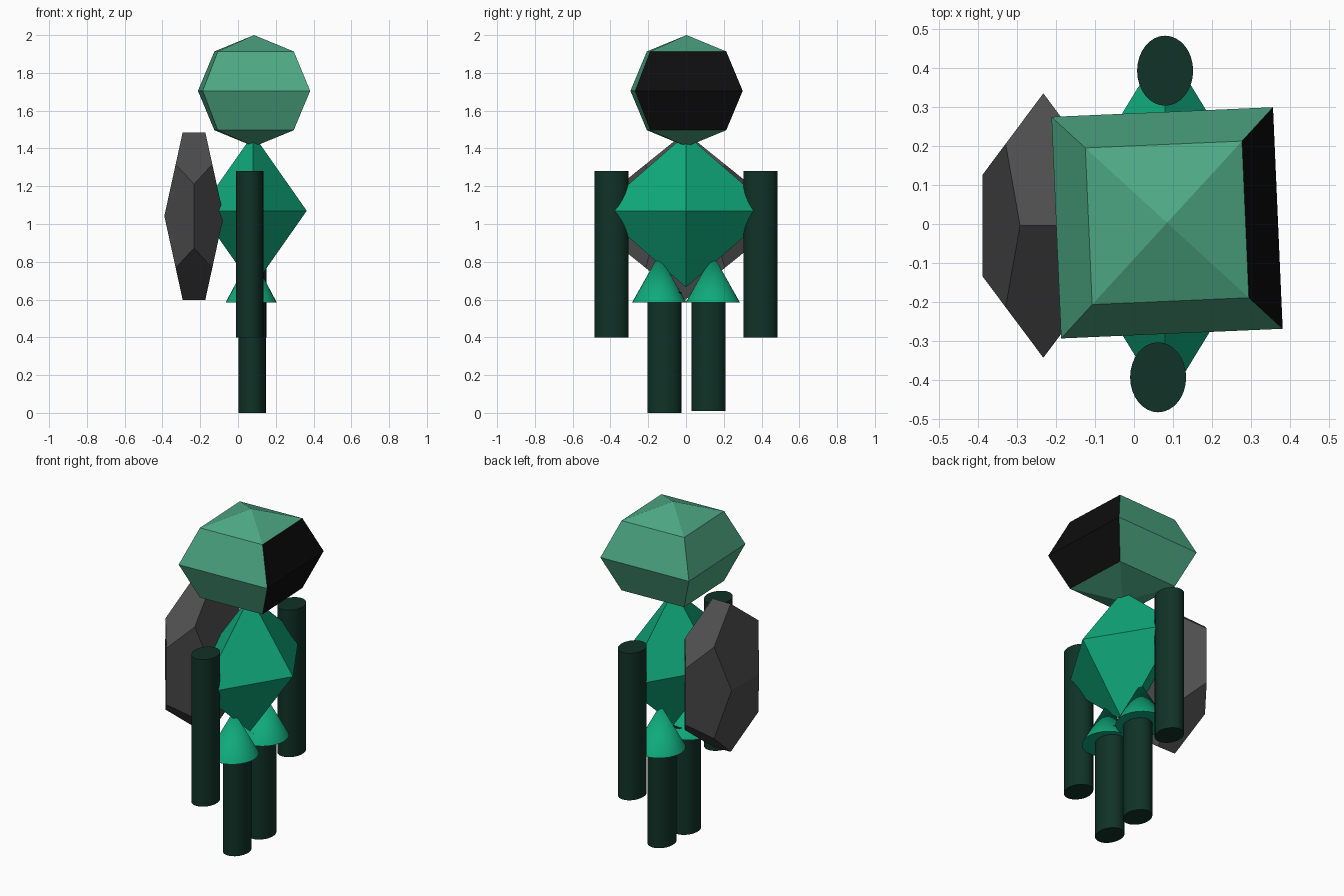
import bpy, bmesh, math
from mathutils import Matrix, Vector

cube = bpy.data.objects.get("Cube")
if cube:
    bpy.data.objects.remove(cube, do_unlink=True)


def material(name, r, g, b):
    m = bpy.data.materials.new(name)
    m.use_nodes = True
    m.diffuse_color = (r, g, b, 1)
    m.node_tree.nodes["Principled BSDF"].inputs["Base Color"].default_value = (r, g, b, 1)
    return m


pale_green = material("pale_green", 0.076, 0.392, 0.231)
bright_green = material("bright_green", 0.005, 0.402, 0.198)
dark_green = material("dark_green", 0.005, 0.032, 0.020)
charcoal = material("charcoal", 0.076, 0.076, 0.076)
black = material("black", 0.004, 0.004, 0.004)


def finish(name, bm, location, scale, mats, smooth=False, turn=0):
    """Scale, turn and place a unit mesh, then make it an object."""
    bmesh.ops.transform(bm, verts=bm.verts, matrix=Matrix.LocRotScale(
        Vector(location), Matrix.Rotation(math.radians(turn), 3, 'Z'), Vector(scale)))
    bmesh.ops.recalc_face_normals(bm, faces=bm.faces)
    bm.normal_update()
    mesh = bpy.data.meshes.new(name)
    bm.to_mesh(mesh)
    bm.free()
    obj = bpy.data.objects.new(name, mesh)
    bpy.context.collection.objects.link(obj)
    for m in mats:
        mesh.materials.append(m)
    if smooth:
        bpy.ops.object.select_all(action='DESELECT')
        obj.select_set(True)
        bpy.context.view_layer.objects.active = obj
        bpy.ops.object.shade_smooth_by_angle(angle=math.radians(40))
    return obj


def ball(name, rings, location, scale, mats, turn=0):
    bm = bmesh.new()
    bmesh.ops.create_uvsphere(bm, u_segments=4, v_segments=rings, radius=1)
    return finish(name, bm, location, scale, mats, turn=turn)


def tapered(name, x, y, bottom, top, rx, ry, mat, tip=1):
    bm = bmesh.new()
    bmesh.ops.create_cone(bm, cap_ends=True, segments=32, radius1=1, radius2=tip, depth=1)
    bmesh.ops.remove_doubles(bm, verts=bm.verts, dist=1e-5)
    return finish(name, bm, (x, y, (bottom + top) / 2), (rx, ry, top - bottom), [mat], True)


# Head: faceted four-sided ball with a black face panel on its +x side
head = ball("head", 4, (0.085, 0.003, 1.705), (0.403, 0.403, 0.295),
            [pale_green, black], turn=47.5)
for p in head.data.polygons:
    if len(p.vertices) == 4 and p.normal.x > 0.5:
        p.material_index = 1

# Torso: stretched octahedron
ball("torso", 2, (0.08, 0, 1.07), (0.284, 0.465, 0.405), [bright_green])

# Backpack: stretched dodecahedron
phi = (1 + math.sqrt(5)) / 2
bm = bmesh.new()
signs = (-1, 1)
for a in signs:
    for b in signs:
        for c in signs:
            bm.verts.new((a, b, c))
        bm.verts.new((0, a * phi, b / phi))
        bm.verts.new((a / phi, 0, b * phi))
        bm.verts.new((a * phi, b / phi, 0))
bmesh.ops.convex_hull(bm, input=bm.verts)
bmesh.ops.dissolve_limit(bm, angle_limit=0.05, verts=bm.verts, edges=bm.edges)
finish("backpack", bm, (-0.233, -0.004, 1.042), (0.097, 0.21, 0.274), [charcoal])

# Arms, legs and hip cones
for side, s, arm_x, leg_y, foot in (("right", -1, 0.062, -0.115, 0), ("left", 1, 0.08, 0.12, 0.01)):
    tapered(side + "_arm", arm_x, 0.394 * s, 0.4, 1.28, 0.072, 0.09, dark_green)
    tapered(side + "_leg", 0.075, leg_y, foot, 0.64, 0.072, 0.09, dark_green)
    tapered(side + "_hip", 0.07, 0.142 * s, 0.585, 0.84, 0.135, 0.143, bright_green, tip=0)
